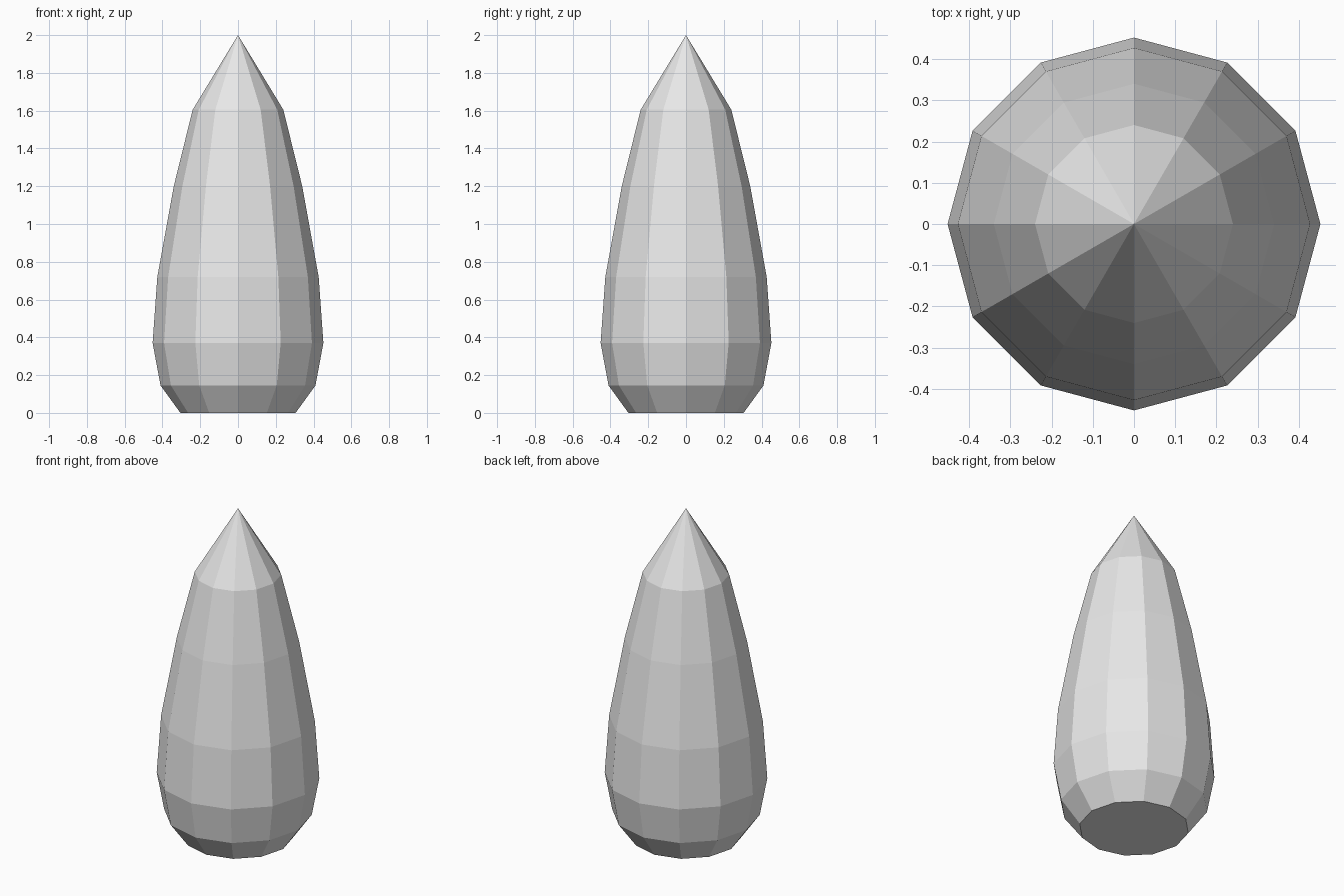
import bpy
import bmesh
from math import cos, sin, pi

cube = bpy.data.objects.get("Cube")
if cube:
    bpy.data.objects.remove(cube, do_unlink=True)

# Single light grey material
grey = bpy.data.materials.new("light_grey")
grey.use_nodes = True
colour = (0.8, 0.8, 0.8, 1.0)
grey.diffuse_color = colour
grey.node_tree.nodes["Principled BSDF"].inputs["Base Color"].default_value = colour

SIDES = 12
TIP_HEIGHT = 2.0
# Radius and height of each ring, from the base upwards
PROFILE = [(0.305, 0.0), (0.41, 0.145), (0.452, 0.37),
           (0.427, 0.72), (0.34, 1.2), (0.24, 1.605)]

bm = bmesh.new()
rings = []
for radius, z in PROFILE:
    angles = [2 * pi * i / SIDES for i in range(SIDES)]
    rings.append([bm.verts.new((radius * cos(a), radius * sin(a), z)) for a in angles])

# Flat base
bm.faces.new(list(reversed(rings[0])))

# Faceted walls
for low, high in zip(rings, rings[1:]):
    for i in range(SIDES):
        j = (i + 1) % SIDES
        bm.faces.new((low[i], low[j], high[j], high[i]))

# Pointed tip
tip = bm.verts.new((0, 0, TIP_HEIGHT))
for i in range(SIDES):
    bm.faces.new((rings[-1][i], rings[-1][(i + 1) % SIDES], tip))

mesh = bpy.data.meshes.new("pointed_body")
bm.to_mesh(mesh)
bm.free()
mesh.materials.append(grey)
body = bpy.data.objects.new("pointed_body", mesh)
bpy.context.collection.objects.link(body)
